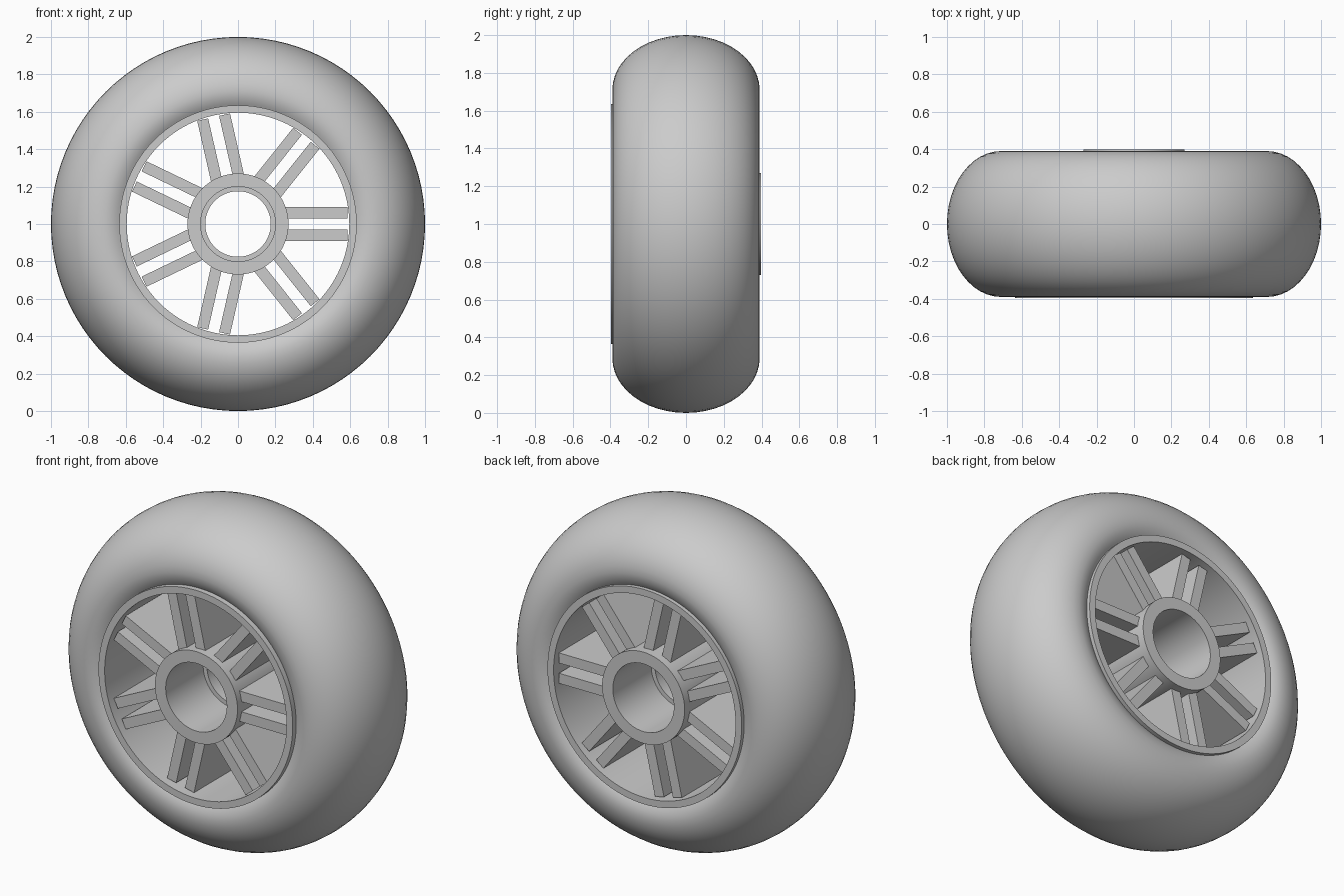
import bpy, bmesh, math
from mathutils import Matrix, Vector

cube = bpy.data.objects.get("Cube")
if cube:
    bpy.data.objects.remove(cube, do_unlink=True)

grey = bpy.data.materials.new("light grey")
grey.use_nodes = True
colour = (0.6, 0.6, 0.6, 1)
grey.diffuse_color = colour
grey.node_tree.nodes["Principled BSDF"].inputs["Base Color"].default_value = colour
AXLE = Vector((0, 0, 1))


def finish(name, bm, smooth_angle=None):
    """Turn a bmesh into a named, coloured object."""
    bmesh.ops.recalc_face_normals(bm, faces=bm.faces)
    mesh = bpy.data.meshes.new(name)
    bm.to_mesh(mesh)
    bm.free()
    mesh.materials.append(grey)
    obj = bpy.data.objects.new(name, mesh)
    bpy.context.collection.objects.link(obj)
    if smooth_angle:
        bpy.ops.object.select_all(action='DESELECT')
        obj.select_set(True)
        bpy.context.view_layer.objects.active = obj
        bpy.ops.object.shade_smooth_by_angle(angle=math.radians(smooth_angle))
    return obj


def lathe(name, profile, segments=96):
    """Revolve a closed (radius, y) profile about the axle."""
    bm = bmesh.new()
    verts = [bm.verts.new((r, y, 1)) for r, y in profile]
    edges = [bm.edges.new((v, verts[i - 1])) for i, v in enumerate(verts)]
    bmesh.ops.spin(bm, geom=verts + edges, cent=AXLE, axis=(0, 1, 0),
                   angle=math.tau, steps=segments, use_merge=True)
    bmesh.ops.remove_doubles(bm, verts=bm.verts, dist=1e-5)
    return finish(name, bm, 35)


# Tyre: rounded tread, flat shoulders dipping in towards the rim
tread = []
for i in range(25):
    a = math.pi * (i / 24 - 0.5)
    tread.append((0.71 + 0.29 * math.cos(a), 0.39 * math.sin(a)))
dip = [(0.675, 0.384), (0.645, 0.37), (0.615, 0.35)]
lathe("tyre", [(r, -y) for r, y in reversed(dip)] + tread + dip)

# Rim: thin sleeve standing just proud of the tyre at the front
lathe("rim", [(0.595, -0.396), (0.635, -0.396), (0.635, 0.387), (0.595, 0.387)])

# Hub: tube with a narrow bearing lip in the middle of the bore
lathe("hub", [(0.27, -0.39), (0.27, 0.398), (0.2, 0.398), (0.2, 0.04),
              (0.175, 0.04), (0.175, -0.04), (0.2, -0.04), (0.2, -0.39)], 64)

# Spokes: seven pairs of deep flat bars
PAIRS = 7
for k in range(PAIRS):
    turn = Matrix.Rotation(-math.tau * k / PAIRS, 4, 'Y')
    bm = bmesh.new()
    for side in (-1, 1):
        place = (Matrix.Translation(AXLE) @ turn
                 @ Matrix.Translation((0.418, 0, 0.06 * side))
                 @ Matrix.Diagonal((0.336, 0.7, 0.06, 1)))
        bmesh.ops.create_cube(bm, size=1, matrix=place)
    finish(f"spoke_pair_{k + 1}", bm)
